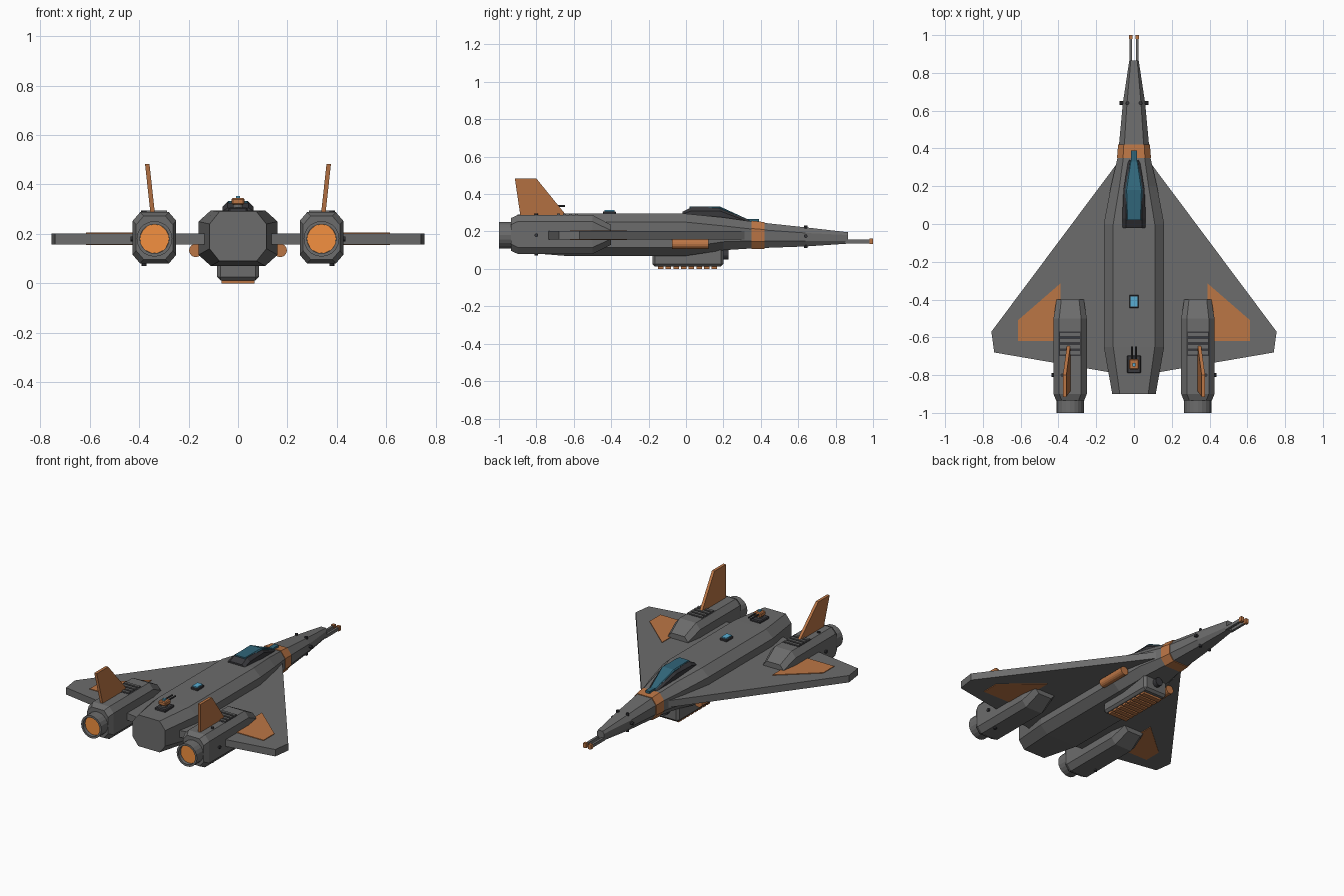
import bpy, bmesh
from math import pi
from mathutils import Matrix, Vector

if "Cube" in bpy.data.objects:
    bpy.data.objects.remove(bpy.data.objects["Cube"])


def material(name, rgb):
    m = bpy.data.materials.new(name)
    m.diffuse_color = (*rgb, 1)
    m.use_nodes = True
    m.node_tree.nodes["Principled BSDF"].inputs["Base Color"].default_value = m.diffuse_color
    return m


HULL = material("hull_grey", (0.15, 0.15, 0.15))
DARK = material("dark_trim", (0.04, 0.04, 0.045))
ORANGE = material("orange_paint", (0.5, 0.18, 0.06))
GLOW = material("engine_glow", (0.9, 0.28, 0.05))
GLASS = material("canopy_glass", (0.03, 0.13, 0.19))
LAMP = material("blue_lamp", (0.1, 0.42, 0.65))


def finish(name, bm, mat, mirror=False, bevel=0):
    bmesh.ops.recalc_face_normals(bm, faces=bm.faces)
    me = bpy.data.meshes.new(name)
    bm.to_mesh(me)
    bm.free()
    me.materials.append(mat)
    ob = bpy.data.objects.new(name, me)
    bpy.context.collection.objects.link(ob)
    if bevel:
        b = ob.modifiers.new("bevel", 'BEVEL')
        b.width, b.segments = bevel, 1
    if mirror:
        ob.modifiers.new("mirror", 'MIRROR')
    return ob


def skin(name, rings, mat, mirror=False):
    """Bridge equal-length rings of points and cap both ends."""
    bm = bmesh.new()
    vs = [[bm.verts.new(p) for p in r] for r in rings]
    n = len(vs[0])
    for a, b in zip(vs, vs[1:]):
        for i in range(n):
            j = (i + 1) % n
            bm.faces.new((a[i], a[j], b[j], b[i]))
    bm.faces.new(vs[0])
    bm.faces.new(vs[-1])
    return finish(name, bm, mat, mirror)


def octagon(y, w, z0, z1, cx, cz, x=0):
    """Chamfered rectangle across the y axis."""
    half = [(w - cx, z0), (w, z0 + cz), (w, z1 - cz), (w - cx, z1)]
    pts = half + [(-a, b) for a, b in reversed(half)]
    return [(x + a, y, b) for a, b in pts]


def box(name, x, y, z, mat, mirror=False, bevel=0):
    bm = bmesh.new()
    bmesh.ops.create_cube(bm, size=1)
    for v in bm.verts:
        v.co = Vector([(r[0] + r[1]) / 2 + c * (r[1] - r[0]) for r, c in zip((x, y, z), v.co)])
    return finish(name, bm, mat, mirror, bevel)


def rod(name, centre, r, length, mat, axis='Y', mirror=False, sides=16, hollow=0):
    bm = bmesh.new()
    rot = {'X': Matrix.Rotation(pi / 2, 4, 'Y'), 'Y': Matrix.Rotation(pi / 2, 4, 'X'), 'Z': Matrix()}[axis]
    bmesh.ops.create_cone(bm, cap_ends=True, segments=sides, radius1=r, radius2=r, depth=length,
                          matrix=Matrix.Translation(centre) @ rot)
    if hollow:  # recess the rear cap
        bm.normal_update()
        cap = min(bm.faces, key=lambda f: f.calc_center_median().y)
        bmesh.ops.inset_region(bm, faces=[cap], thickness=hollow)
        cap = bmesh.ops.extrude_face_region(bm, geom=[cap])
        bmesh.ops.translate(bm, vec=(0, 0.035, 0), verts=[v for v in cap['geom'] if isinstance(v, bmesh.types.BMVert)])
        bmesh.ops.delete(bm, geom=[f for f in bm.faces if len(f.verts) > 4 and
                                   abs(f.calc_center_median().y - centre[1] + length / 2) < 1e-4],
                         context='FACES_ONLY')
    ob = finish(name, bm, mat, mirror)
    for p in ob.data.polygons:
        p.use_smooth = False
    return ob


def slab(name, plan, z0, z1, mat):
    return skin(name, [[(x, y, z) for x, y in plan] for z in (z0, z1)], mat, True)


# Fuselage, from tail to nose
skin("fuselage", [octagon(*s) for s in [
    (-0.90, .115, .09, .29, .04, .05), (-0.65, .16, .07, .295, .05, .045),
    (0.00, .16, .07, .295, .05, .045), (0.20, .122, .10, .275, .045, .045),
    (0.36, .085, .11, .252, .03, .04), (0.64, .059, .12, .222, .022, .03),
    (0.865, .025, .135, .196, .008, .015)]], HULL)
skin("nose_band", [octagon(.35, .09, .105, .258, .032, .042), octagon(.42, .084, .107, .25, .03, .04)], ORANGE)

# Twin nose probes
box("nose_probe", (.010, .025), (.85, .985), (.136, .156), HULL, True)
box("probe_tip", (.007, .027), (.98, 1.0), (.132, .162), ORANGE, True)

# Canopy frame and glass
skin("canopy_frame", [octagon(*s) for s in [
    (-.02, .062, .27, .305, .02, .012), (.03, .062, .27, .33, .02, .02),
    (.18, .056, .255, .33, .016, .02), (.34, .03, .235, .258, .01, .008)]], DARK)
skin("canopy_glass", [octagon(*s) for s in [
    (.02, .04, .29, .333, .006, .006), (.18, .045, .28, .334, .006, .006),
    (.335, .02, .24, .263, .004, .004)]], GLASS)
box("canopy_sensor", (-.015, .015), (.33, .39), (.245, .268), GLASS)

# Delta wings with painted panels
slab("wing", [(.07, .33), (.09, .32), (.755, -.57), (.74, -.68), (.10, -.79), (.07, -.79)], .158, .202, HULL)
slab("wing_panel", [(.39, -.315), (.615, -.51), (.615, -.62), (.39, -.62)], .154, .206, ORANGE)

# Engines
E = .338
skin("engine_pod", [octagon(*s, E) for s in [
    (-.935, .074, .097, .272, .03, .035), (-.90, .088, .08, .288, .03, .035),
    (-.50, .088, .08, .288, .03, .035), (-.40, .072, .13, .235, .025, .03)]], HULL, True)
rod("engine_nozzle", (E, -.96, .18), .072, .08, HULL, mirror=True, sides=20, hollow=.013)
rod("engine_flame", (E, -.972, .18), .0585, .012, GLOW, mirror=True, sides=20)
box("engine_vent_bed", (.283, .397), (-.70, -.57), (.28, .289), DARK, True)
for i in range(4):
    y = -.69 + i * .032
    box(f"engine_vent_slat_{i}", (.287, .393), (y, y + .017), (.285, .295), HULL, True)

# Tail fins leaning outward
fin = [(-.885, .28), (-.915, .483), (-.80, .483), (-.635, .28)]
skin("tail_fin", [[(.345 + (z - .28) * .11 + s, y, z) for y, z in fin] for s in (-.009, .009)], ORANGE, True)

# Small thrusters on engines and nose
rod("engine_side_thruster", (.428, -.80, .18), .01, .016, DARK, 'X', True, 8)
for name, z in (("top", .287), ("bottom", .079)):
    rod(f"engine_{name}_thruster", (.38, -.80, z), .01, .016, DARK, 'Z', True, 8)
rod("nose_side_thruster", (.064, .64, .175), .01, .024, DARK, 'X', True, 8)
for name, z in (("top", .224), ("bottom", .121)):
    rod(f"nose_{name}_thruster", (.034, .64, z), .01, .016, DARK, 'Z', True, 8)

# Dorsal beacon and turret
box("beacon_frame", (-.025, .025), (-.445, -.375), (.29, .308), DARK, bevel=.004)
box("beacon_lamp", (-.018, .018), (-.437, -.383), (.30, .315), LAMP)
box("turret_base", (-.038, .038), (-.79, -.695), (.285, .307), DARK, bevel=.005)
rod("turret_neck", (0, -.745, .315), .02, .03, HULL, 'Z', sides=12)
box("turret_head", (-.026, .026), (-.77, -.715), (.318, .345), ORANGE, bevel=.005)
rod("turret_barrel", (.011, -.685, .337), .005, .075, DARK, mirror=True, sides=8)
box("turret_eye", (-.008, .008), (-.755, -.735), (.343, .353), LAMP)

# Belly pack with slatted underside and lens
box("belly_pack", (-.084, .084), (-.18, .20), (.012, .13), HULL, bevel=.014)
for i in range(8):
    y = -.15 + i * .041
    box(f"belly_slat_{i}", (-.066, .066), (y, y + .03), (0, .02), ORANGE)
rod("belly_lens", (0, .205, .075), .026, .045, DARK, sides=16)

# Side canisters
rod("side_canister", (.171, .022, .133), .027, .195, ORANGE, mirror=True, sides=16)
